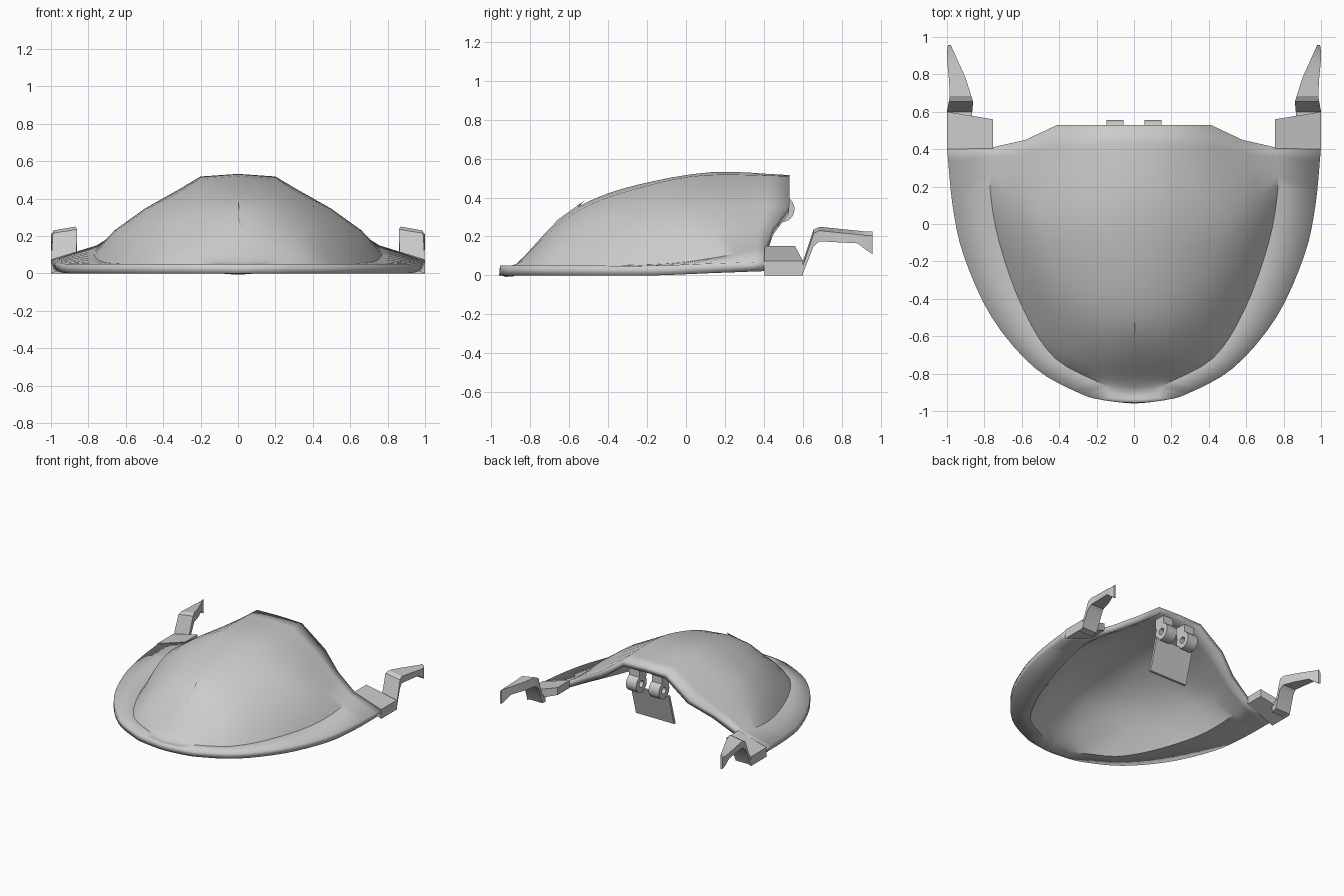
import bpy, bmesh, math
from mathutils import Vector

cube = bpy.data.objects.get("Cube")
if cube:
    bpy.data.objects.remove(cube, do_unlink=True)

grey = bpy.data.materials.new("plain grey")
grey.use_nodes = True
colour = (0.6, 0.6, 0.6, 1)
grey.diffuse_color = colour
grey.node_tree.nodes["Principled BSDF"].inputs["Base Color"].default_value = colour


def make_object(name, bm, mirror=False, thickness=0, smooth_angle=None):
    """Turn a bmesh into a grey object, optionally mirrored and thickened."""
    mesh = bpy.data.meshes.new(name)
    bm.to_mesh(mesh)
    bm.free()
    mesh.materials.append(grey)
    obj = bpy.data.objects.new(name, mesh)
    bpy.context.collection.objects.link(obj)
    if mirror:
        modifier = obj.modifiers.new("mirror", 'MIRROR')
        modifier.merge_threshold = 0.001
    if thickness:
        modifier = obj.modifiers.new("thickness", 'SOLIDIFY')
        modifier.thickness = thickness
        modifier.offset = -1
    if smooth_angle:
        bpy.ops.object.select_all(action='DESELECT')
        obj.select_set(True)
        bpy.context.view_layer.objects.active = obj
        bpy.ops.object.shade_smooth_by_angle(angle=math.radians(smooth_angle))
    return obj


def loft(sections, ring=True, closed=False):
    """Join matching point lists with quads; ring closes each section."""
    bm = bmesh.new()
    rows = [[bm.verts.new(p) for p in section] for section in sections]
    pairs = list(zip(rows, rows[1:]))
    if closed:
        pairs.append((rows[-1], rows[0]))
    count = len(rows[0])
    for a, b in pairs:
        for i in range(count if ring else count - 1):
            j = (i + 1) % count
            bm.faces.new((a[i], a[j], b[j], b[i]))
    if ring and not closed:
        bm.faces.new(rows[0])
        bm.faces.new(rows[-1])
    bmesh.ops.recalc_face_normals(bm, faces=bm.faces[:])
    return bm


def spline(points, steps=4):
    """Smooth path through the control points."""
    pts = [Vector(p) for p in points]
    pts = [pts[0] * 2 - pts[1]] + pts + [pts[-1] * 2 - pts[-2]]
    path = []
    for a, b, c, d in zip(pts, pts[1:], pts[2:], pts[3:]):
        for k in range(steps):
            t = k / steps
            path.append(b + (c - a) * (t / 2)
                        + (a * 2 - b * 5 + c * 4 - d) * (t * t / 2)
                        + (b * 3 - a - c * 3 + d) * (t ** 3 / 2))
    return path + [pts[-2]]


# Shell: lengthwise lines from the crown out to the brim, front to back
crown = [(0, -.955, .05), (0, -.87, .06), (0, -.67, .27), (0, -.5, .38),
         (0, -.25, .465), (0, .13, .53), (0, .53, .515)]
shoulder = [(.04, -.955, .05), (.05, -.87, .06), (.13, -.7, .22), (.18, -.5, .36),
            (.2, -.2, .46), (.2, .1, .515), (.2, .53, .51)]
ridge = [(.08, -.953, .05), (.1, -.867, .06), (.29, -.69, .17), (.38, -.45, .28),
         (.45, -.15, .34), (.5, .1, .345), (.41, .53, .355)]
flank = [(.11, -.95, .05), (.13, -.865, .055), (.37, -.71, .11), (.53, -.43, .15),
         (.62, -.12, .22), (.66, .15, .23), (.58, .45, .25)]
foot = [(.13, -.947, .05), (.16, -.865, .05), (.42, -.72, .05), (.59, -.46, .05),
        (.72, -.1, .06), (.77, .2, .1), (.755, .41, .15)]
brim = [(.16, -.943, .05), (.28, -.91, .05), (.53, -.77, .05), (.76, -.5, .05),
        (.91, -.17, .05), (.97, .1, .06), (1, .41, .07)]
lines = [spline(line) for line in (crown, shoulder, ridge, flank, foot, brim)]
bm = loft(lines, ring=False)
bm.normal_update()
if sum(f.normal.z for f in bm.faces) < 0:
    bmesh.ops.reverse_faces(bm, faces=bm.faces[:])
make_object("shell", bm, mirror=True, thickness=0.05, smooth_angle=35)

# Raised steps at the rear ends of the brim
def step_section(inner_y, outer_y):
    return [(.755, inner_y, .15), (1, outer_y, .075),
            (1, outer_y, 0), (.755, inner_y, .09)]

make_object("rear_step", loft([step_section(.405, .4), step_section(.56, .6)]), mirror=True)

# Cranked arms: y, underside, top, inner edge, outer edge
arm = [(.55, 0, .075, .87, 1), (.6, .01, .07, .865, 1), (.655, .15, .235, .86, .99),
       (.685, .175, .25, .87, .985), (.78, .17, .24, .9, .99), (.88, .165, .23, .945, 1),
       (.925, .13, .225, .965, 1), (.957, .11, .225, .98, .995)]
make_object("rear_arm", loft([
    [(inner, y, low), (outer, y, low), (outer, y, high - .02), (inner, y, high)]
    for y, low, high, inner, outer in arm]), mirror=True, smooth_angle=30)

# Hinge knuckles with bored holes
axis_y, axis_z = .49, .34
turns = 24
rings = []
for k in range(turns):
    angle = math.tau * k / turns
    rings.append([(x, axis_y + r * math.cos(angle), axis_z + r * math.sin(angle))
                  for x, r in ((.055, .067), (.147, .067), (.147, .026), (.055, .026))])
make_object("hinge_knuckle", loft(rings, closed=True), mirror=True, smooth_angle=30)


def slab(y, low, high, half_depth, left, right):
    """Rectangular sections for a vertical block."""
    return [[(left, y - half_depth, z), (right, y - half_depth, z),
             (right, y + half_depth, z), (left, y + half_depth, z)] for z in (low, high)]


make_object("hinge_mount", loft(slab(.47, .38, .485, .045, .055, .147)), mirror=True)

# Hanging hinge leaf
leaf = [[(x, y - .01, z), (x, y + .01, z), (-x, y + .01, z), (-x, y - .01, z)]
        for x, y, z in ((.17, .455, .29), (.17, .385, .04))]
make_object("hinge_leaf", loft(leaf))

# Small torn folds on the shell
def fold(name, a, b, c, depth=.03):
    bm = bmesh.new()
    a, b, c = [Vector(p) for p in (a, b, c)]
    inner = (a + b + c) / 3 - Vector((0, 0, depth))
    v = [bm.verts.new(p) for p in (a, b, c, inner)]
    for face in ((0, 1, 2), (0, 1, 3), (1, 2, 3), (2, 0, 3)):
        bm.faces.new([v[i] for i in face])
    bmesh.ops.recalc_face_normals(bm, faces=bm.faces[:])
    make_object(name, bm)

fold("front_fold", (0, -.52, .385), (0, -.66, .285), (.085, -.785, .13))
fold("side_fold", (.45, .07, .37), (.4, -.18, .36), (.45, -.12, .34))
